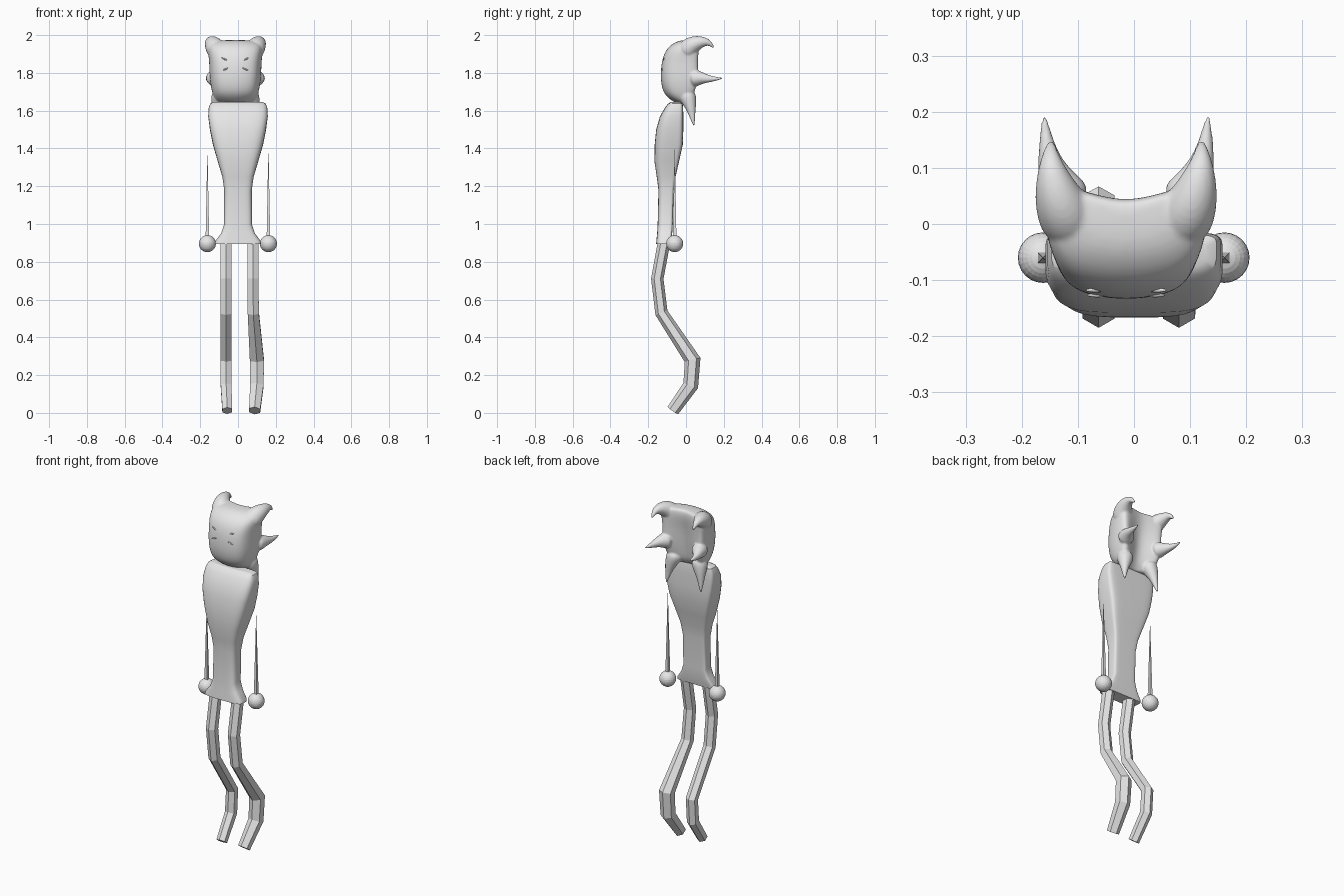
import bpy, bmesh, math
from mathutils import Vector, Matrix

if "Cube" in bpy.data.objects:
    bpy.data.objects.remove(bpy.data.objects["Cube"], do_unlink=True)

grey = bpy.data.materials.new("light grey")
grey.use_nodes = True
grey.diffuse_color = (0.8, 0.8, 0.8, 1)
grey.node_tree.nodes["Principled BSDF"].inputs["Base Color"].default_value = (0.8, 0.8, 0.8, 1)


def loft(bm, rings):
    """Skin a list of equal-sized rings and close both ends."""
    loops = [[bm.verts.new(p) for p in ring] for ring in rings]
    n = len(loops[0])
    for a, b in zip(loops, loops[1:]):
        for i in range(n):
            j = (i + 1) % n
            bm.faces.new((a[i], a[j], b[j], b[i]))
    bm.faces.new(loops[0][::-1])
    bm.faces.new(loops[-1])


def tube(bm, path, sides):
    """Tapered tube through (x, y, z, radius) points."""
    pts = [Vector(p[:3]) for p in path]
    rings = []
    for i, p in enumerate(pts):
        ahead = (pts[min(i + 1, len(pts) - 1)] - p).normalized()
        behind = (p - pts[max(i - 1, 0)]).normalized()
        d = (ahead + behind).normalized()
        u = Vector((1, 0, 0))
        u = (u - d * u.dot(d)).normalized()
        v = d.cross(u)
        r = path[i][3]
        rings.append([p + r * (u * math.sin(k * math.tau / sides) + v * math.cos(k * math.tau / sides))
                      for k in range(sides)])
    loft(bm, rings)


def finish(name, bm):
    bmesh.ops.recalc_face_normals(bm, faces=bm.faces)
    me = bpy.data.meshes.new(name)
    bm.to_mesh(me)
    bm.free()
    me.materials.append(grey)
    ob = bpy.data.objects.new(name, me)
    bpy.context.collection.objects.link(ob)
    return ob


def smooth(ob, angle):
    bpy.ops.object.select_all(action='DESELECT')
    ob.select_set(True)
    bpy.context.view_layer.objects.active = ob
    bpy.ops.object.shade_smooth_by_angle(angle=math.radians(angle))


# Torso: rounded-box sections (z, half width, front y, back y)
sections = [(0.895, .122, -.158, -.083), (0.91, .12, -.157, -.08), (0.95, .09, -.153, -.073),
            (1.0, .073, -.15, -.07), (1.18, .073, -.146, -.065), (1.25, .083, -.155, -.055),
            (1.33, .107, -.167, -.037), (1.42, .133, -.166, -.017), (1.5, .149, -.158, -.014),
            (1.57, .158, -.138, -.014), (1.615, .155, -.112, -.015), (1.637, .147, -.095, -.018),
            (1.646, .13, -.08, -.03)]
bm = bmesh.new()
rings = []
for z, w, yf, yb in sections:
    ring = []
    for k in range(32):
        a = (k + .5) * math.tau / 32
        c, s = math.cos(a), math.sin(a)
        power = .5 if s < 0 else .28
        x = math.copysign(abs(c) ** power, c) * w
        y = math.copysign(abs(s) ** power, s)
        mid = yb - (yb - yf) * .4
        ring.append((x, mid + y * ((yb - mid) if s > 0 else (mid - yf)), z))
    rings.append(ring)
loft(bm, rings)
smooth(finish("torso", bm), 30)

# Legs: bent six-sided tubes
leg_path = [(-.115, .91), (-.152, .71), (-.13, .53), (.035, .28), (.025, .145), (-.07, .012)]
legs = {"right_leg": ([-.063] * 4 + [-.063, -.057], [.033] * 5 + [.03]),
        "left_leg": ([.08, .08, .081, .1, .1, .088], [.033, .033, .034, .043, .041, .034])}
for name, (xs, radii) in legs.items():
    bm = bmesh.new()
    tube(bm, [(x, y, z, r) for x, (y, z), r in zip(xs, leg_path, radii)], 6)
    finish(name, bm)

# Thin upright arms and ball hands
for side, x, top in (("right", -.162, 1.385), ("left", .161, 1.4)):
    bm = bmesh.new()
    bmesh.ops.create_cone(bm, cap_ends=True, segments=4, radius1=.014, radius2=.0005, depth=top - .9,
                          matrix=Matrix.Translation((x, -.06, (top + .9) / 2)) @ Matrix.Rotation(math.pi / 4, 4, 'Z'))
    finish(side + "_arm", bm)
    bm = bmesh.new()
    bmesh.ops.create_uvsphere(bm, u_segments=24, v_segments=14, radius=.045,
                              matrix=Matrix.Translation((x, -.06, .896)))
    finish(side + "_hand", bm)

# Head shell with a grooved back: (z, half width, front y, back corner y, back middle y)
CX = -.014
levels = [(1.635, .085, -.05, .0, -.02), (1.665, .112, -.095, .035, .0), (1.70, .125, -.125, .055, .005),
          (1.77, .138, -.138, .075, .012), (1.86, .138, -.132, .07, .025), (1.92, .148, -.11, .075, .038),
          (1.955, .142, -.075, .07, .04), (1.975, .1, -.03, .055, .035)]
bm = bmesh.new()
rings = []
for z, w, yf, yc, ym in levels:
    half = [(.45, yf + .006), (.83, yf + .028), (1, yf + (yc - yf) * .5), (1, yc - .025),
            (.85, yc), (.45, (yc + ym) / 2)]
    ring = [(0, yf)] + half + [(0, ym)] + [(-x, y) for x, y in reversed(half)]
    rings.append([(CX + x * w, y, z) for x, y in ring])
loft(bm, rings)

# Curled horns, side spikes and lower spikes on both sides
horn = [(.09, -.01, 1.90, .06), (.112, .025, 1.945, .054), (.127, .065, 1.962, .04),
        (.134, .105, 1.966, .024), (.135, .13, 1.955, .013), (.134, .15, 1.93, .005)]
side_spike = [(.1, .03, 1.77, .062), (.126, .08, 1.775, .034), (.142, .13, 1.766, .017), (.146, .2, 1.772, .004)]
low_spike = [(.075, .0, 1.70, .06), (.095, .022, 1.635, .036), (.106, .032, 1.58, .018), (.114, .043, 1.512, .004)]
for path in (horn, side_spike, low_spike):
    for s in (-1, 1):
        tube(bm, [(CX + s * x, y, z, r) for x, y, z, r in path], 10)
head = finish("head", bm)
sub = head.modifiers.new("round", 'SUBSURF')
sub.levels = sub.render_levels = 2
fuse = head.modifiers.new("fuse", 'REMESH')
fuse.mode = 'VOXEL'
fuse.voxel_size = .005
relax = head.modifiers.new("relax", 'SMOOTH')
relax.factor = .5
relax.iterations = 6
bpy.context.view_layer.update()
baked = bpy.data.meshes.new_from_object(head.evaluated_get(bpy.context.evaluated_depsgraph_get()))
head.modifiers.clear()
head.data = baked
baked.name = "head"
baked.materials.clear()
baked.materials.append(grey)
smooth(head, 60)
bpy.context.view_layer.update()

# Four narrow eyelids resting on the face
for label, dx, z, tilt in (("upper", .055, 1.872, .45), ("lower", .052, 1.82, -.4)):
    for side, s in (("right", -1), ("left", 1)):
        x = CX + s * dx
        hit, spot, normal, _ = head.ray_cast(Vector((x, -1, z)), Vector((0, 1, 0)))
        bm = bmesh.new()
        bmesh.ops.create_uvsphere(bm, u_segments=12, v_segments=8, radius=1,
                                  matrix=Matrix.Translation((x, spot.y, z)) @ Matrix.Rotation(-s * tilt, 4, 'Y')
                                  @ Matrix.Diagonal((.019, .004, .004, 1)))
        smooth(finish(f"{side}_{label}_eyelid", bm), 60)
